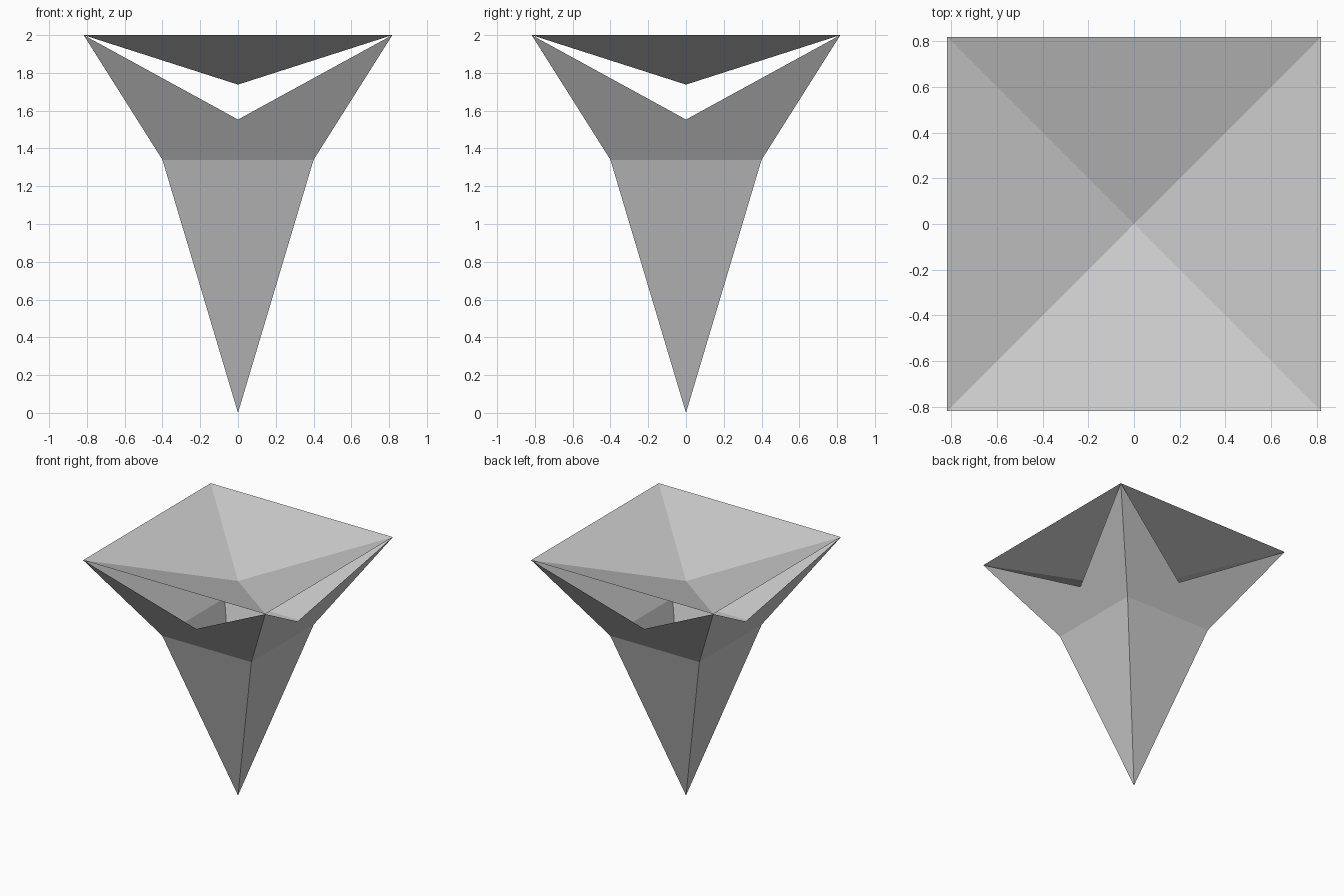
import bpy
import bmesh
from math import pi
from mathutils import Matrix, Vector

if "Cube" in bpy.data.objects:
    bpy.data.objects.remove(bpy.data.objects["Cube"], do_unlink=True)

RIM, TOP = 0.817, 2.0          # half width and height of the rim corners
WAIST, WAIST_Z = 0.4, 1.34     # square where the spike meets the flare
NOTCH_Z = 1.553                # lowest point of each side opening
DISH_Z = 1.738                 # lowest point of the sunken lid

grey = bpy.data.materials.new("light_grey")
grey.use_nodes = True
colour = (0.6, 0.6, 0.6, 1)
grey.diffuse_color = colour
grey.node_tree.nodes["Principled BSDF"].inputs["Base Color"].default_value = colour


def four_sided(name, outline):
    """Repeat one front-facing panel around the four sides."""
    bm = bmesh.new()
    for side in range(4):
        turn = Matrix.Rotation(side * pi / 2, 3, "Z")
        bm.faces.new([bm.verts.new(turn @ Vector(p)) for p in outline])
    bmesh.ops.remove_doubles(bm, verts=bm.verts, dist=0.0001)
    mesh = bpy.data.meshes.new(name)
    bm.to_mesh(mesh)
    bm.free()
    mesh.materials.append(grey)
    obj = bpy.data.objects.new(name, mesh)
    bpy.context.collection.objects.link(obj)
    return obj


# Long hollow spike tapering to the ground
four_sided("spike", [(0, 0, 0), (WAIST, -WAIST, WAIST_Z), (-WAIST, -WAIST, WAIST_Z)])

# Flared collar with a V opening in each side
rise = (NOTCH_Z - WAIST_Z) / (TOP - WAIST_Z)
notch = WAIST + (RIM - WAIST) * rise
four_sided("flared_collar", [
    (-WAIST, -WAIST, WAIST_Z), (WAIST, -WAIST, WAIST_Z),
    (RIM, -RIM, TOP), (0, -notch, NOTCH_Z), (-RIM, -RIM, TOP)])

# Shallow sunken lid hung between the rim corners
four_sided("sunken_lid", [(0, 0, DISH_Z), (-RIM, -RIM, TOP), (RIM, -RIM, TOP)])
